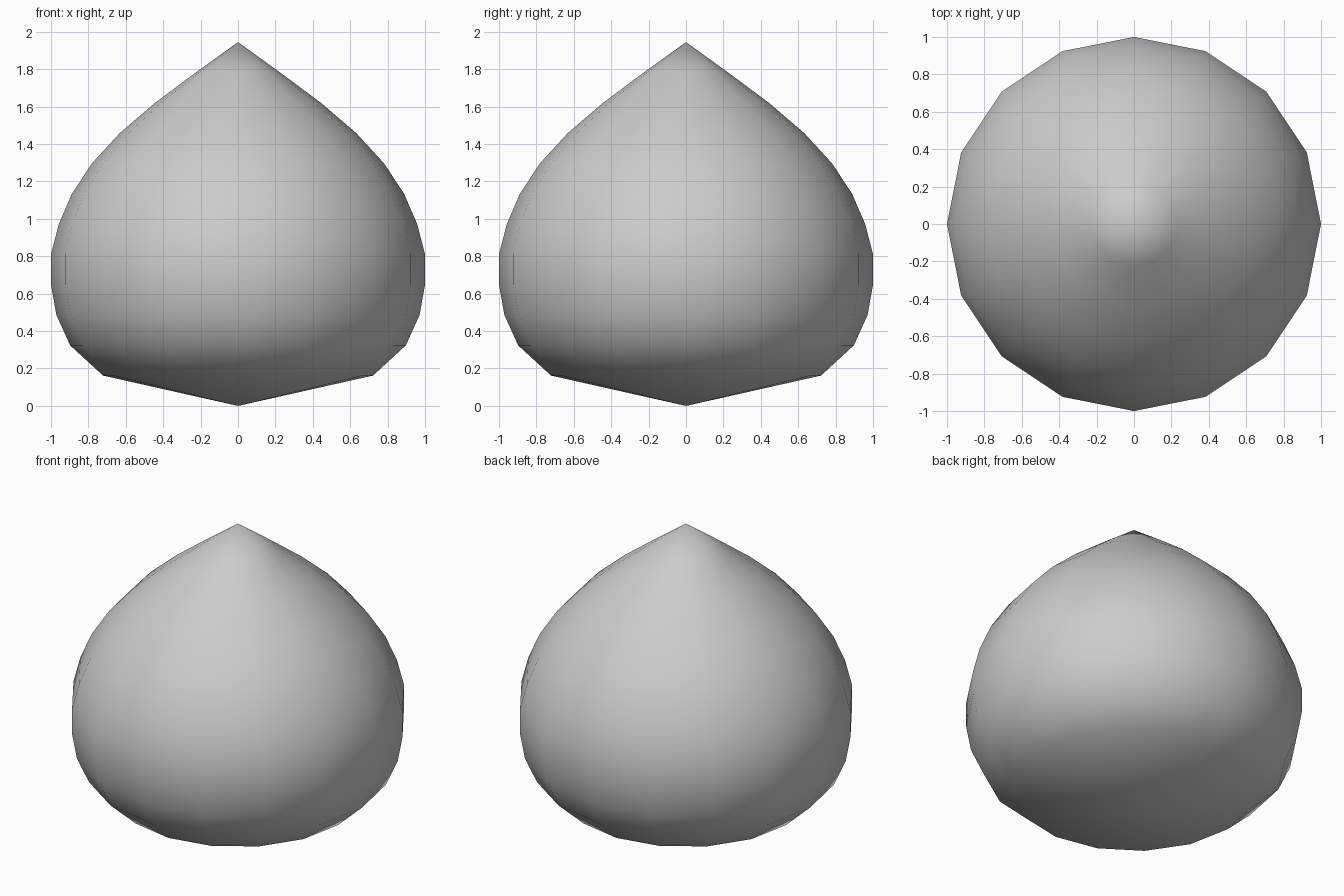
import bpy, bmesh, math

if "Cube" in bpy.data.objects:
    bpy.data.objects.remove(bpy.data.objects["Cube"])

SIDES = 16
HEIGHT = 1.945
# ring radii from bottom to top, evenly spaced in height
RADII = [0.722, 0.898, 0.971, 1.0, 1.0, 0.958, 0.888, 0.781, 0.632, 0.443, 0.225]
STEP = HEIGHT / (len(RADII) + 1)

bm = bmesh.new()

# rings of the turned body
rings = []
for i, r in enumerate(RADII):
    rings.append([bm.verts.new((r * math.cos(2 * math.pi * k / SIDES),
                                r * math.sin(2 * math.pi * k / SIDES),
                                STEP * (i + 1))) for k in range(SIDES)])
bottom = bm.verts.new((0, 0, 0))
tip = bm.verts.new((0, 0, HEIGHT))

# side bands, with pointed ends
for k in range(SIDES):
    n = (k + 1) % SIDES
    bm.faces.new((bottom, rings[0][n], rings[0][k]))
    for a, b in zip(rings, rings[1:]):
        bm.faces.new((a[k], a[n], b[n], b[k]))
    bm.faces.new((rings[-1][k], rings[-1][n], tip))

for f in bm.faces:
    f.smooth = True

mesh = bpy.data.meshes.new("teardrop_body")
bm.to_mesh(mesh)
bm.free()
body = bpy.data.objects.new("teardrop_body", mesh)
bpy.context.collection.objects.link(body)
